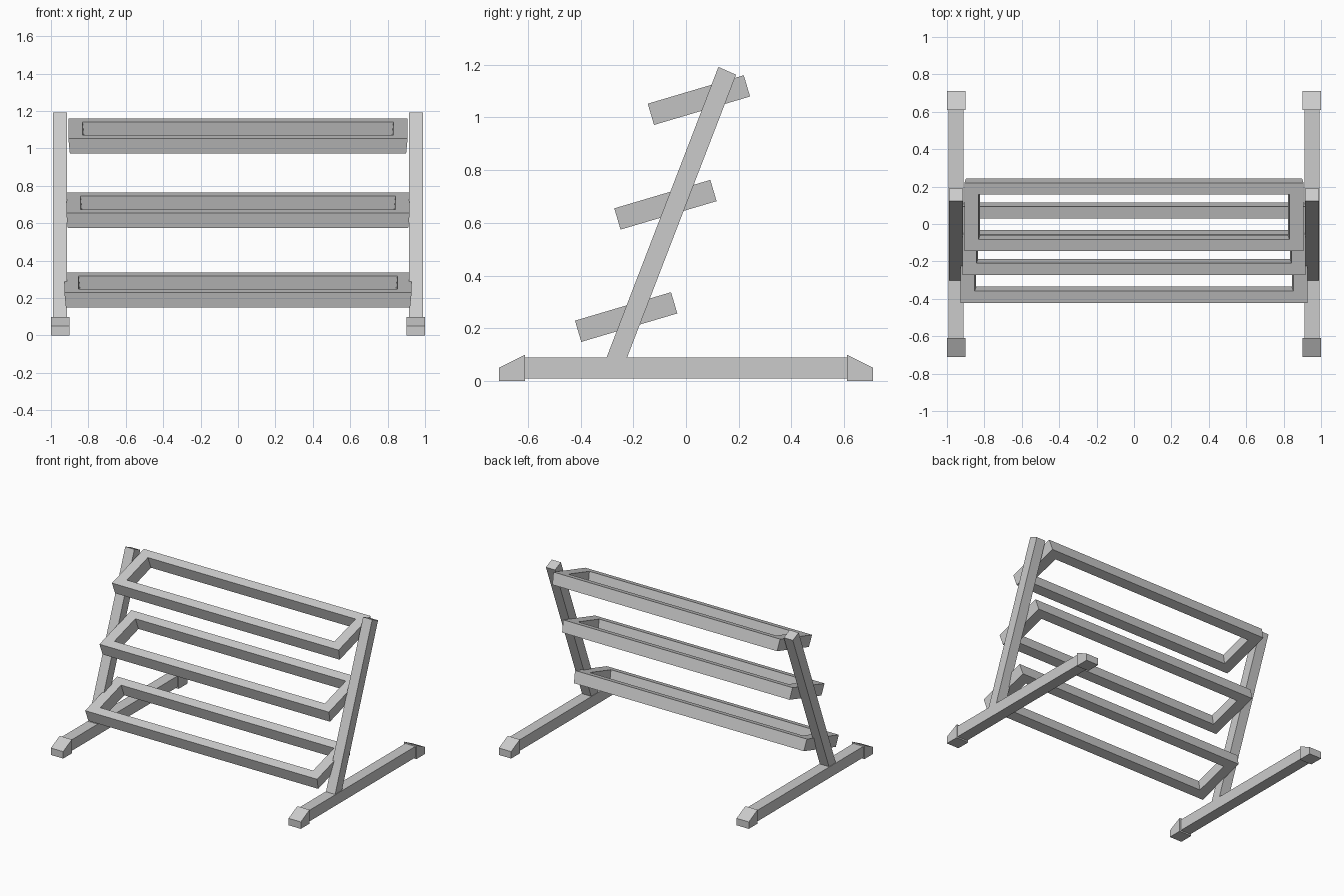
import bpy, bmesh
from math import radians
from mathutils import Matrix

if "Cube" in bpy.data.objects:
    bpy.data.objects.remove(bpy.data.objects["Cube"])


def finish(name, bm):
    bmesh.ops.recalc_face_normals(bm, faces=bm.faces)
    me = bpy.data.meshes.new(name)
    bm.to_mesh(me)
    bm.free()
    ob = bpy.data.objects.new(name, me)
    bpy.context.collection.objects.link(ob)
    return ob


def extrude_yz(name, profile, x0, x1):
    """Side profile (y, z) extruded along x."""
    bm = bmesh.new()
    a = [bm.verts.new((x0, y, z)) for y, z in profile]
    b = [bm.verts.new((x1, y, z)) for y, z in profile]
    bm.faces.new(a)
    bm.faces.new(b)
    n = len(profile)
    for i in range(n):
        j = (i + 1) % n
        bm.faces.new((a[i], a[j], b[j], b[i]))
    return finish(name, bm)


def shelf_frame(name, half_w, y, z):
    """Tilted open rectangular frame whose ends lean slightly outward at the top."""
    hy, hz, lean, end_t, bar_t = 0.19, 0.042, 0.008, 0.076, 0.065
    bm = bmesh.new()

    def ring(w, d, h):
        return [bm.verts.new((sx * w, sy * d, h))
                for sx, sy in ((-1, -1), (1, -1), (1, 1), (-1, 1))]

    rings = [ring(half_w - lean, hy, -hz),
             ring(half_w, hy, hz),
             ring(half_w - end_t, hy - bar_t, hz),
             ring(half_w - end_t - lean, hy - bar_t, -hz)]
    for k in range(4):
        r, s = rings[k], rings[(k + 1) % 4]
        for i in range(4):
            j = (i + 1) % 4
            bm.faces.new((r[i], r[j], s[j], s[i]))
    bm.transform(Matrix.Translation((0, y, z)) @ Matrix.Rotation(radians(16.5), 4, 'X'))
    return finish(name, bm)


for side, s in (("left", -1), ("right", 1)):
    # Floor rail
    extrude_yz(f"{side}_base_rail",
               [(-0.61, 0.01), (0.61, 0.01), (0.61, 0.09), (-0.61, 0.09)],
               s * 0.912, s * 0.992)
    # Sloped end caps
    for end, e in (("front", -1), ("back", 1)):
        extrude_yz(f"{side}_{end}_foot_cap",
                   [(e * 0.61, 0), (e * 0.71, 0), (e * 0.71, 0.05), (e * 0.61, 0.1)],
                   s * 0.902, s * 1.0)
    # Leaning upright
    extrude_yz(f"{side}_upright",
               [(-0.302, 0.088), (-0.224, 0.088), (0.19, 1.162), (0.123, 1.192)],
               s * 0.915, s * 0.988)

# Three tilted shelves
for name, w, y, z in (("bottom", 0.928, -0.227, 0.243),
                      ("middle", 0.918, -0.078, 0.669),
                      ("top", 0.907, 0.049, 1.066)):
    shelf_frame(f"{name}_shelf_frame", w, y, z)
